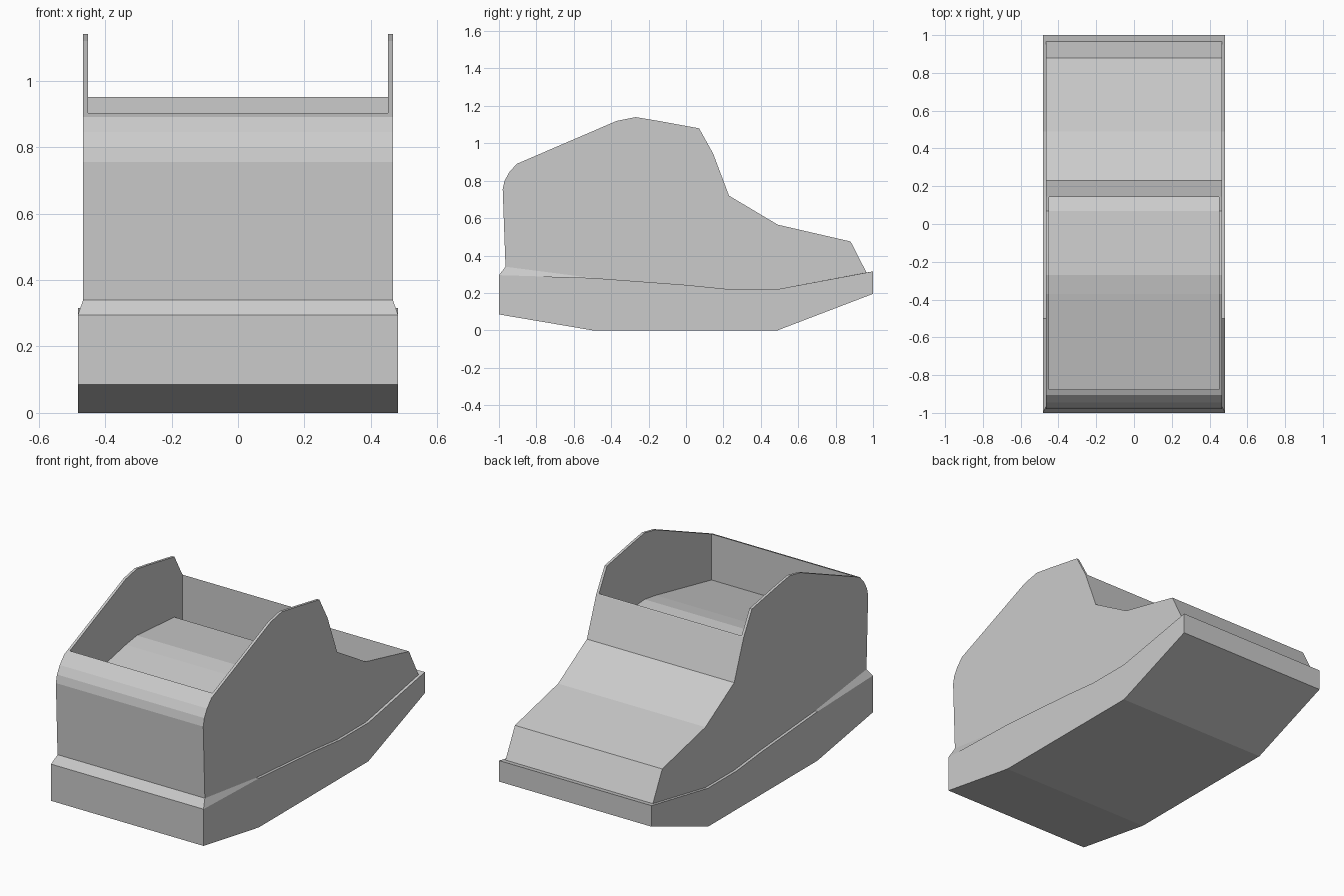
import bpy, bmesh

if "Cube" in bpy.data.objects:
    bpy.data.objects.remove(bpy.data.objects["Cube"])


def slab(name, profile, half_width):
    """Extrude a (y, z) side profile symmetrically across x."""
    bm = bmesh.new()
    face = bm.faces.new([bm.verts.new((-half_width, y, z)) for y, z in profile])
    ext = bmesh.ops.extrude_face_region(bm, geom=[face])
    moved = [v for v in ext["geom"] if isinstance(v, bmesh.types.BMVert)]
    bmesh.ops.translate(bm, verts=moved, vec=(2 * half_width, 0, 0))
    bmesh.ops.recalc_face_normals(bm, faces=bm.faces)
    mesh = bpy.data.meshes.new(name)
    bm.to_mesh(mesh)
    bm.free()
    obj = bpy.data.objects.new(name, mesh)
    bpy.context.collection.objects.link(obj)
    return obj


# Line where the upper meets the sole, toe to heel
seam = [(0.49, 0.22), (0.23, 0.22), (0, 0.243), (-0.5, 0.28)]

# Sole: rockered slab with a narrow ledge that rises at the heel
sole = slab("sole", [(-1, 0.085), (-0.5, 0), (0.49, 0), (1, 0.195), (1, 0.315)]
            + seam + [(-1, 0.295)], 0.482)
bm = bmesh.new()
bm.from_mesh(sole.data)
bm.normal_update()
top = [f for f in bm.faces if f.normal.z > 0.5]
bmesh.ops.inset_region(bm, faces=top, thickness=0.016)
for v in {v for f in top for v in f.verts}:
    v.co.x = 0.466 if v.co.x > 0 else -0.466
    if v.co.y < -0.9:
        v.co.y, v.co.z = -0.965, 0.34
    elif v.co.y > 0.9:
        v.co.y, v.co.z = 0.965, 0.309
bmesh.ops.delete(bm, geom=top, context='FACES')
bm.to_mesh(sole.data)
bm.free()

# Upper: heel, ankle collar and toe in one profile
upper = slab("upper", [
    (-0.965, 0.34), (-0.98, 0.755), (-0.97, 0.80), (-0.945, 0.845),
    (-0.905, 0.89), (-0.37, 1.12), (-0.27, 1.14), (-0.16, 1.122),
    (0.07, 1.08), (0.145, 0.945), (0.23, 0.72), (0.49, 0.565),
    (0.88, 0.475), (0.965, 0.309)] + seam, 0.466)

# Foot opening with a gently humped insole
cutter = slab("opening_cutter", [
    (-0.875, 0.64), (-0.37, 0.745), (-0.27, 0.76), (0.07, 0.735),
    (0.142, 0.69), (0.142, 1.4), (-0.875, 1.4)], 0.451)
cutter.hide_render = True
cut = upper.modifiers.new("opening", 'BOOLEAN')
cut.operation = 'DIFFERENCE'
cut.solver = 'EXACT'
cut.object = cutter
bpy.context.view_layer.objects.active = upper
bpy.ops.object.modifier_apply(modifier=cut.name)
bpy.data.objects.remove(cutter)
